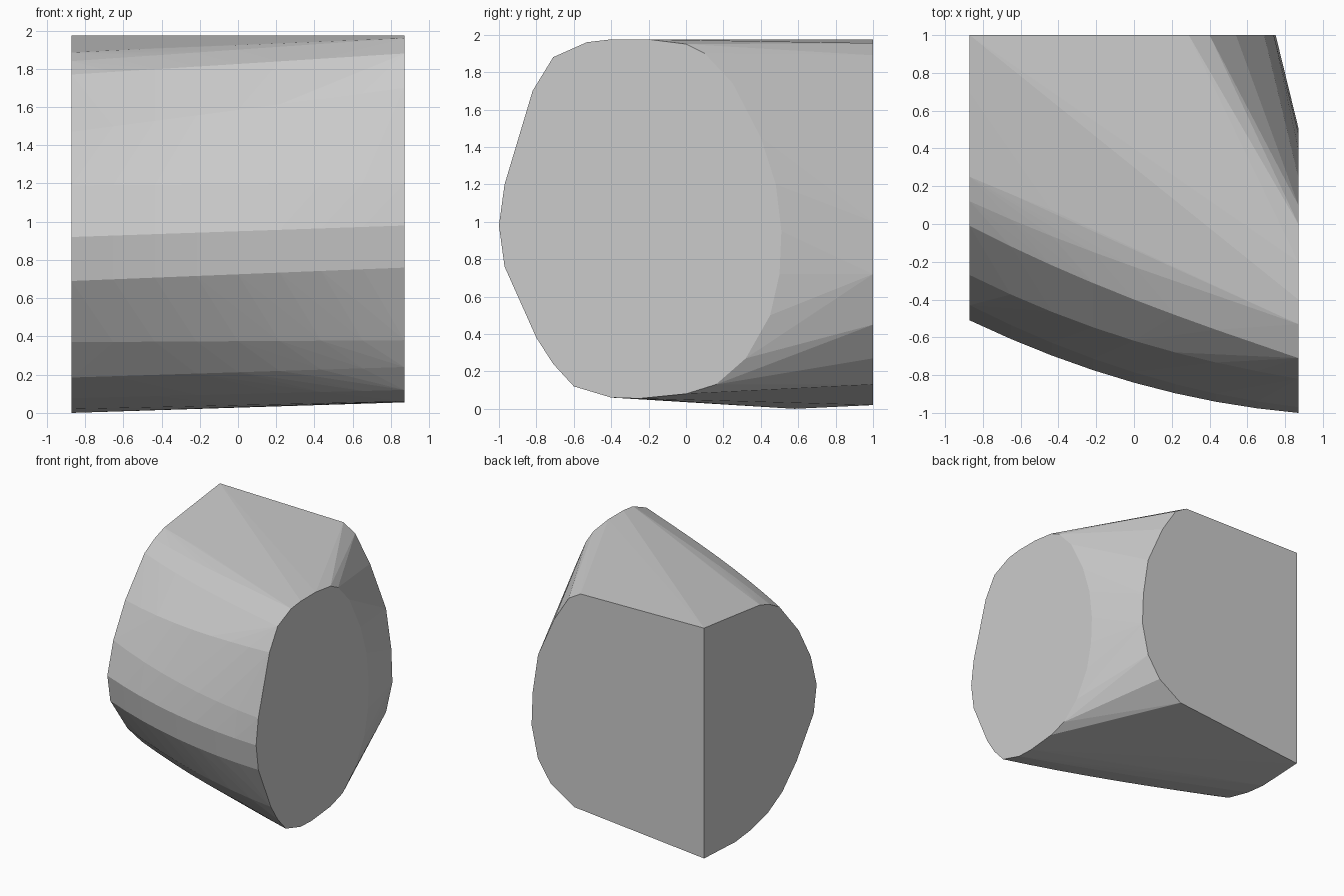
import bpy, bmesh, math

if "Cube" in bpy.data.objects:
    bpy.data.objects.remove(bpy.data.objects["Cube"])

# End profiles as (y, z), matched point for point along the rounded front
LEFT, RIGHT = -0.87, 0.87
left_front = [(0.7, 1.94), (0.25, 1.885), (0.12, 1.84), (-0.01, 1.77), (-0.27, 1.47),
              (-0.43, 1.19), (-0.51, 0.92), (-0.47, 0.69), (-0.24, 0.37),
              (-0.05, 0.185), (0.15, 0.077), (0.39, 0.02), (0.58, 0.0)]
right_front = [(-0.2, 1.975), (-0.4, 1.975), (-0.53, 1.96), (-0.71, 1.88), (-0.82, 1.7),
               (-0.97, 1.2), (-1.0, 0.98), (-0.97, 0.76), (-0.8, 0.38),
               (-0.71, 0.24), (-0.6, 0.12), (-0.4, 0.06), (-0.25, 0.055)]
# Rear half of the right face (y, z) and outline of the flat back (x, z)
right_rear = [(0.0, 1.95), (0.1, 1.9), (0.25, 1.74), (0.4, 1.45), (0.48, 1.2), (0.51, 0.95),
              (0.5, 0.72), (0.45, 0.5), (0.32, 0.27), (0.16, 0.13), (0.0, 0.08)]
back = [(LEFT, 1.975), (0.29, 1.955), (0.40, 1.89), (0.54, 1.67), (0.69, 1.33), (0.74, 1.0),
        (0.75, 0.72), (0.69, 0.45), (0.57, 0.27), (0.35, 0.13), (LEFT, 0.02)]

points = [(RIGHT, y, z) for y, z in right_rear] + [(x, 1.0, z) for x, z in back]

# Sections across the front, bowed gently outwards between the ends
STEPS = 8
for i in range(STEPS + 1):
    t = i / STEPS
    for (y0, z0), (y1, z1) in zip(left_front, right_front):
        z = z0 + (z1 - z0) * t
        bow = 0.34 * t * (1 - t) * max(0, 1 - abs(z - 0.97) ** 4)
        points.append((LEFT + (RIGHT - LEFT) * t, y0 + (y1 - y0) * t - bow, z))

# Skin the sections as one faceted convex block
bm = bmesh.new()
for p in points:
    bm.verts.new(p)
bmesh.ops.convex_hull(bm, input=bm.verts[:])
bmesh.ops.delete(bm, geom=[v for v in bm.verts if not v.link_faces], context='VERTS')
bmesh.ops.dissolve_limit(bm, angle_limit=math.radians(0.5), verts=bm.verts[:], edges=bm.edges[:])
bmesh.ops.recalc_face_normals(bm, faces=bm.faces[:])
mesh = bpy.data.meshes.new("rock_block")
bm.to_mesh(mesh)
bm.free()
bpy.context.collection.objects.link(bpy.data.objects.new("rock_block", mesh))
